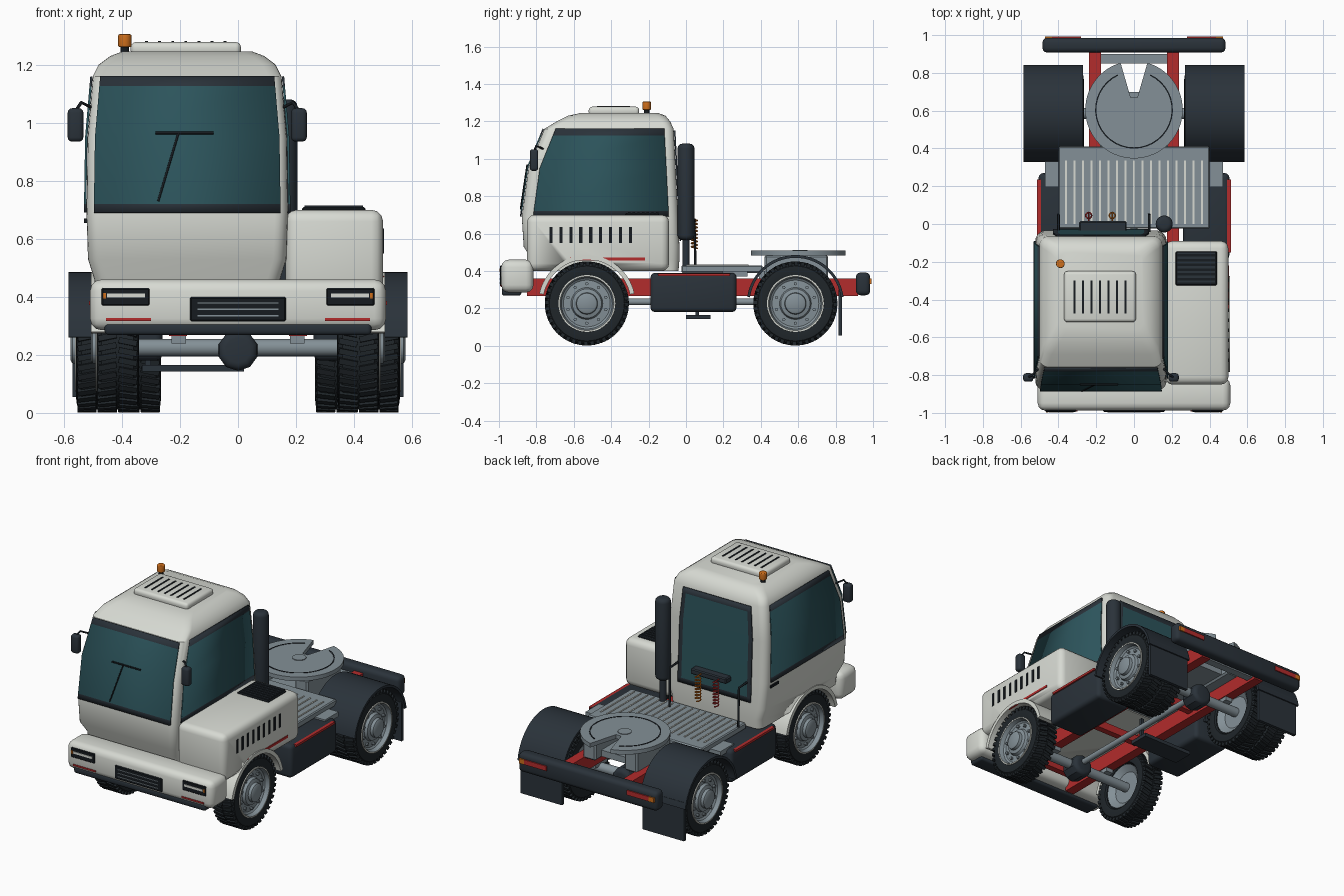
import bpy, bmesh, math
from math import sin, cos, pi, radians
from mathutils import Matrix, Vector

if "Cube" in bpy.data.objects:
    bpy.data.objects.remove(bpy.data.objects["Cube"])

def material(name, rgb):
    m = bpy.data.materials.new(name)
    m.use_nodes = True
    m.diffuse_color = (*rgb, 1)
    m.node_tree.nodes["Principled BSDF"].inputs["Base Color"].default_value = (*rgb, 1)
    return m

WHITE = material("off white paint", (0.68, 0.70, 0.65))
DARK = material("dark plastic", (0.023, 0.032, 0.042))
BLACK = material("black trim", (0.008, 0.011, 0.014))
RUBBER = material("tyre rubber", (0.014, 0.019, 0.023))
GLASS = material("teal glass", (0.025, 0.088, 0.105))
GREY = material("grey metal", (0.23, 0.28, 0.31))
RED = material("red paint", (0.45, 0.025, 0.025))
ORANGE = material("orange lens", (0.62, 0.16, 0.012))

def finish(name, bm, *mats, angle=35):
    bmesh.ops.recalc_face_normals(bm, faces=bm.faces)
    me = bpy.data.meshes.new(name)
    bm.to_mesh(me)
    bm.free()
    for m in mats:
        me.materials.append(m)
    me.shade_smooth()
    me.set_sharp_from_angle(angle=radians(angle))
    ob = bpy.data.objects.new(name, me)
    bpy.context.collection.objects.link(ob)
    return ob

def add_box(bm, x, y, z, rot=None):
    """Box from three (low, high) ranges."""
    c = Vector([(a + b) / 2 for a, b in (x, y, z)])
    s = [abs(b - a) for a, b in (x, y, z)]
    m = Matrix.Translation(c) @ Matrix.Diagonal((*s, 1))
    bmesh.ops.create_cube(bm, size=1, matrix=rot @ m if rot else m)

def boxes(name, mat, ranges, bevel=0, seg=3):
    bm = bmesh.new()
    for r in ranges:
        add_box(bm, *r)
    if bevel:
        bmesh.ops.bevel(bm, geom=bm.edges[:], offset=bevel, segments=seg, profile=0.5, affect='EDGES')
    return finish(name, bm, mat)

def both(x, y, z):
    """The same box on both sides."""
    return [((s * x[0], s * x[1]), y, z) for s in (1, -1)]

def prism(name, mat, pts, axis, lo, hi):
    """Outline pushed along x (points are y, z) or along z (points are x, y)."""
    bm = bmesh.new()
    put = (lambda p, h: (h, *p)) if axis == "x" else (lambda p, h: (*p, h))
    a, b = ([bm.verts.new(put(p, h)) for p in pts] for h in (lo, hi))
    bm.faces.new(a)
    bm.faces.new(b[::-1])
    for i in range(len(pts)):
        j = (i + 1) % len(pts)
        bm.faces.new((a[i], a[j], b[j], b[i]))
    return finish(name, bm, mat)

def arc(cx, cy, r, a0, a1, n=32):
    t = [radians(a0 + (a1 - a0) * i / n) for i in range(n + 1)]
    return [(cx + r * cos(a), cy + r * sin(a)) for a in t]

def band(cx, cy, r0, r1, a0, a1):
    return arc(cx, cy, r1, a0, a1) + arc(cx, cy, r0, a1, a0)

def lathe(bm, profile, n=48, mat=0):
    """Spin (radius, x) points about the x axis."""
    rows = [[bm.verts.new((x, r * cos(2 * pi * i / n), r * sin(2 * pi * i / n))) for i in range(n)]
            for r, x in profile]
    for a, b in zip(rows, rows[1:]):
        for i in range(n):
            bm.faces.new((a[i], a[i - 1], b[i - 1], b[i])).material_index = mat

def cylinder(name, mat, loc, r, length, axis="z", n=32, bevel=0):
    bm = bmesh.new()
    rot = {"x": Matrix.Rotation(pi / 2, 4, 'Y'), "y": Matrix.Rotation(pi / 2, 4, 'X'), "z": Matrix()}[axis]
    bmesh.ops.create_cone(bm, cap_ends=True, segments=n, radius1=r, radius2=r, depth=length,
                          matrix=Matrix.Translation(loc) @ rot)
    if bevel:
        rim = [e for e in bm.edges if any(len(f.verts) > 4 for f in e.link_faces)]
        bmesh.ops.bevel(bm, geom=rim, offset=bevel, segments=4, profile=0.5, affect='EDGES')
    return finish(name, bm, mat)

def tube(name, mat, pts, r):
    cu = bpy.data.curves.new(name, 'CURVE')
    cu.dimensions, cu.bevel_depth, cu.bevel_resolution, cu.use_fill_caps = '3D', r, 2, True
    sp = cu.splines.new('POLY')
    sp.points.add(len(pts) - 1)
    for p, q in zip(sp.points, pts):
        p.co = (*q, 1)
    cu.materials.append(mat)
    ob = bpy.data.objects.new(name, cu)
    bpy.context.collection.objects.link(ob)

# Cab shell: rounded rectangles lofted upward (height, front, back, half width)
CX = -0.175
LEVELS = [(0.40, -0.82, -0.04, 0.315), (0.46, -0.825, -0.035, 0.32), (0.53, -0.868, -0.035, 0.342),
          (0.69, -0.878, -0.042, 0.347), (0.95, -0.842, -0.055, 0.343), (1.16, -0.757, -0.066, 0.325),
          (1.20, -0.69, -0.085, 0.305), (1.23, -0.63, -0.11, 0.265), (1.245, -0.56, -0.15, 0.225)]

def wall(z):
    for a, b in zip(LEVELS, LEVELS[1:]):
        if a[0] <= z <= b[0]:
            t = (z - a[0]) / (b[0] - a[0])
            return [p + t * (q - p) for p, q in zip(a[1:], b[1:])]

bm = bmesh.new()
rings = []
for z, yf, yb, hw in LEVELS:
    r = 0.045
    pts = []
    for x, y, a in ((CX + hw - r, yb - r, 0), (CX - hw + r, yb - r, 90),
                    (CX - hw + r, yf + r, 180), (CX + hw - r, yf + r, 270)):
        pts += arc(x, y, r, a, a + 90, 5)
    rings.append([bm.verts.new((*p, z)) for p in pts])
for a, b in zip(rings, rings[1:]):
    for i in range(len(a)):
        bm.faces.new((a[i - 1], a[i], b[i], b[i - 1]))
bm.faces.new(rings[0])
bm.faces.new(rings[-1])
cab = finish("cab_shell", bm, WHITE, angle=32)
engine = boxes("engine_cover", WHITE, [((0.163, 0.5), (-0.85, -0.09), (0.40, 0.70))], 0.04)

# Wheel arch openings and rims
for side, s in (("left", 1), ("right", -1)):
    cutter = cylinder("arch_cutter_" + side, WHITE, (s * 0.46, -0.53, 0.225), 0.245, 0.34, "x", 48)
    cutter.hide_render = True
    cutter.display_type = 'WIRE'
    mod = (engine if s > 0 else cab).modifiers.new("arch", 'BOOLEAN')
    mod.operation, mod.object = 'DIFFERENCE', cutter
    prism("front_fender_" + side, WHITE, band(-0.53, 0.225, 0.236, 0.26, 12, 168), "x", s * 0.36, s * 0.507)
    prism("rear_fender_" + side, DARK, band(0.585, 0.225, 0.245, 0.26, 8, 172), "x", s * 0.27, s * 0.585)

# Windows: thin plates following the cab walls, dark bands top and bottom
def window(name, z0, z1, place, frame=False):
    bm = bmesh.new()
    cols = (0, 0.05, 0.95, 1) if frame else (0, 1)
    rows = [[bm.verts.new(place(z, u)) for u in cols]
            for z in (z0, z0 + 0.03, 0.95, z1 - 0.035, z1)]
    for j, (a, b) in enumerate(zip(rows, rows[1:])):
        for i in range(len(cols) - 1):
            f = bm.faces.new((a[i], a[i + 1], b[i + 1], b[i]))
            f.material_index = int(j in (0, 3) or (frame and i != 1))
    ob = finish(name, bm, GLASS, DARK)
    mod = ob.modifiers.new("thickness", 'SOLIDIFY')
    mod.thickness, mod.offset = 0.008, 0

def front_pt(z, u):
    yf, yb, hw = wall(z)
    return (CX + (2 * u - 1) * (hw - 0.025), yf - 0.006, z)

def rear_pt(z, u):
    yf, yb, hw = wall(z)
    return (CX + (2 * u - 1) * (hw - 0.09), yb + 0.005, z)

def side_pt(s):
    def place(z, u):
        yf, yb, hw = wall(z)
        return (CX + s * (hw + 0.005), yf + 0.06 + u * (yb - yf - 0.11), z)
    return place

window("windshield", 0.69, 1.16, front_pt)
window("rear_window", 0.56, 1.15, rear_pt, True)
window("left_window", 0.69, 1.16, side_pt(1))
window("right_window", 0.69, 1.16, side_pt(-1))

# Wiper, door handle, mirrors
tube("wiper_blade", BLACK, [(-0.285, -0.849, 0.965), (-0.085, -0.849, 0.965)], 0.005)
tube("wiper_arm", BLACK, [(-0.205, -0.85, 0.965), (-0.275, -0.885, 0.73)], 0.004)
boxes("door_handle", BLACK, [((-0.53, -0.515), (-0.17, -0.09), (0.655, 0.67))])
for s in (1, -1):
    x = CX + s * 0.385
    boxes("mirror", DARK, [((x - 0.027, x + 0.027), (-0.835, -0.79), (0.935, 1.05))], 0.015)
    tube("mirror_arm", BLACK, [(x - s * 0.07, -0.75, 1.045), (x - s * 0.02, -0.8, 1.07), (x, -0.812, 1.04)], 0.006)

# Roof vent and beacon
boxes("roof_vent", WHITE, [((-0.37, 0.01), (-0.52, -0.25), (1.23, 1.278))], 0.018)
boxes("roof_vent_slots", BLACK, [((x - 0.005, x + 0.005), (-0.475, -0.30), (1.275, 1.281))
                                 for x in [-0.315 + 0.045 * i for i in range(7)]])
cylinder("beacon_base", BLACK, (-0.39, -0.21, 1.24), 0.015, 0.05)
cylinder("beacon", ORANGE, (-0.39, -0.21, 1.283), 0.023, 0.044, bevel=0.005)

# Engine cover details
boxes("engine_side_slots", BLACK, [((0.497, 0.503), (y, y + 0.017), (0.55, 0.635))
                                   for y in [-0.73 + 0.053 * i for i in range(9)]])
boxes("engine_top_grille", BLACK, [((0.22, 0.44), (-0.325, -0.145), (0.69, 0.709))], 0.006, 1)
boxes("engine_top_slats", DARK, [((0.23, 0.43), (y, y + 0.012), (0.705, 0.714))
                                 for y in [-0.31 + 0.025 * i for i in range(7)]])
boxes("side_reflector", RED, both((0.495, 0.504), (-0.62, -0.22), (0.457, 0.472))[:1])

# Front bumper with lamps
boxes("front_bumper", WHITE, [((-0.51, 0.51), (-0.988, -0.815), (0.285, 0.46))], 0.04)
boxes("bumper_lip", DARK, [((-0.46, 0.46), (-0.985, -0.88), (0.268, 0.312))], 0.015)
boxes("headlights", BLACK, both((0.305, 0.47), (-0.994, -0.97), (0.37, 0.43)), 0.004, 1)
boxes("headlight_strips", WHITE, both((0.32, 0.452), (-0.997, -0.99), (0.397, 0.411)))
boxes("turn_signals", ORANGE, both((0.455, 0.466), (-0.997, -0.99), (0.394, 0.414)))
boxes("front_reflectors", RED, both((0.30, 0.455), (-0.992, -0.98), (0.317, 0.327)))
boxes("front_grille", BLACK, [((-0.165, 0.165), (-0.994, -0.97), (0.315, 0.40))], 0.005, 1)
boxes("grille_bars", GREY, [((-0.14, 0.14), (-0.998, -0.99), (z, z + 0.004)) for z in (0.333, 0.355, 0.377)])

# Chassis frame
boxes("frame_rails", RED, both((0.175, 0.237), (-0.85, 0.92), (0.265, 0.36)))
boxes("red_crossmembers", RED, [((-0.18, 0.18), (y, y + 0.04), (0.29, 0.34)) for y in (-0.75, -0.2, 0.3)])
boxes("rear_crossmember", GREY, [((-0.18, 0.18), (0.85, 0.9), (0.28, 0.35))])
boxes("rear_bumper", DARK, [((-0.485, 0.485), (0.908, 0.985), (0.27, 0.392))], 0.025)
boxes("tail_lamps", RED, both((0.28, 0.435), (0.98, 0.992), (0.33, 0.36)))
boxes("tail_turn_lamps", ORANGE, both((0.435, 0.47), (0.98, 0.993), (0.33, 0.36)))
boxes("mud_flaps", DARK, both((0.28, 0.57), (0.815, 0.835), (0.055, 0.30)))
boxes("side_tanks", DARK, both((0.26, 0.505), (-0.19, 0.27), (0.18, 0.39)), 0.025)
boxes("side_marker_strips", RED, both((0.49, 0.513), (-0.15, 0.235), (0.372, 0.386)))
boxes("hanging_step", DARK, [((-0.33, 0.02), (0.0, 0.13), (0.142, 0.165)), ((-0.32, -0.30), (0.05, 0.07), (0.16, 0.3)),
                             ((-0.02, 0.0), (0.05, 0.07), (0.16, 0.3))])

# Deck behind the cab
boxes("deck", GREY, [((-0.4, 0.4), (-0.025, 0.41), (0.39, 0.43))], 0.006, 1)
boxes("deck_ribs", WHITE, [((x - 0.004, x + 0.004), (0.0, 0.335), (0.425, 0.434))
                           for x in [-0.36 + 0.045 * i for i in range(17)]])
boxes("deck_brackets", GREY, both((0.39, 0.47), (0.195, 0.33), (0.37, 0.4)))

# Exhaust, grab rails, air lines
cylinder("exhaust_stack", DARK, (0.16, 0.0, 0.823), 0.045, 0.515, bevel=0.025)
cylinder("exhaust_pipe", DARK, (0.16, 0.0, 0.49), 0.02, 0.2)
for x in (-0.40, 0.08):
    tube("grab_rail", BLACK, [(x, -0.05, 0.68), (x, 0.045, 0.675), (x, 0.05, 0.43)], 0.007)
boxes("air_line_panel", DARK, [((-0.29, -0.04), (-0.045, 0.015), (0.655, 0.69))], 0.006, 1)
for name, mat, x in (("red_air_line", RED, -0.24), ("orange_air_line", ORANGE, -0.115)):
    tube(name, mat, [(x, 0.015, 0.675), (x, 0.045, 0.675)] +
         [(x + 0.016 * sin(a), 0.045 + 0.016 * cos(a), 0.67 - 0.15 * a / (16 * pi))
          for a in [pi / 6 * i for i in range(97)]], 0.004)

# Fifth wheel coupling with rear slot
plate = arc(0, 0.605, 0.258, 106, 434, 56) + [(0.018, 0.67), (-0.018, 0.67)]
prism("coupling_plate", GREY, plate, "z", 0.482, 0.508)
prism("coupling_groove", BLACK, band(0, 0.605, 0.199, 0.206, 115, 425), "z", 0.505, 0.510)
cylinder("coupling_pin", GREY, (0, 0.61, 0.50), 0.04, 0.024)
boxes("coupling_mounts", GREY, both((0.10, 0.19), (0.42, 0.76), (0.35, 0.485)), 0.01, 1)
boxes("coupling_base", GREY, [((-0.18, 0.18), (0.39, 0.70), (0.36, 0.40))])

# Axles and drive shaft
for name, y, w in (("front", -0.53, 0.40), ("rear", 0.585, 0.45)):
    cylinder(name + "_axle", GREY, (0, y, 0.225), 0.03, 2 * w, "x", 20)
    cylinder(name + "_differential", DARK, (0, y, 0.215), 0.07, 0.13, "y", 10, 0.025)
    boxes(name + "_spring_pads", GREY, both((0.18, 0.23), (y - 0.06, y + 0.06), (0.24, 0.28)))
cylinder("drive_shaft", GREY, (0, 0.03, 0.235), 0.018, 1.0, "y", 16)

# Tyre: carcass with staggered tread lugs
bm = bmesh.new()
lathe(bm, [(0.145, -0.06), (0.152, -0.07), (0.175, -0.073), (0.20, -0.07), (0.215, -0.055),
           (0.215, 0.055), (0.20, 0.07), (0.175, 0.073), (0.152, 0.07), (0.145, 0.06)])
COUNT = 40
for i in range(COUNT):
    for s in (1, -1):
        turn = Matrix.Rotation(2 * pi * (i + 0.25 * s) / COUNT, 4, 'X')
        twist = Matrix.Rotation(s * 0.2, 4, 'Z')
        add_box(bm, (s * 0.004, s * 0.068), (-0.010, 0.010), (0.20, 0.224), turn @ twist)
tyre = finish("tyre", bm, RUBBER)

# Rim: bright lip, dished disc, hub and bolts
bm = bmesh.new()
lathe(bm, [(0.153, 0.066), (0.152, 0.076), (0.144, 0.076)], mat=1)
lathe(bm, [(0.144, 0.076), (0.136, 0.05), (0.125, 0.042), (0.085, 0.045), (0.078, 0.062),
           (0.058, 0.068), (0.055, 0.086), (0.045, 0.092), (0.0005, 0.092)])
lathe(bm, [(0.145, 0.055), (0.14, -0.06), (0.10, -0.03), (0.0005, -0.03)])
for i in range(10):
    bmesh.ops.create_cone(bm, cap_ends=True, segments=8, radius1=0.009, radius2=0.009, depth=0.016,
                          matrix=Matrix.Rotation(2 * pi * i / 10, 4, 'X') @ Matrix.Translation((0.05, 0, 0.106))
                          @ Matrix.Rotation(pi / 2, 4, 'Y'))
rim = finish("rim", bm, GREY, WHITE)

def place(src, name, x, y):
    ob = bpy.data.objects.new(name, src.data)
    ob.location = (x, y, 0.226)
    ob.rotation_euler.z = pi if x < 0 else 0
    bpy.context.collection.objects.link(ob)

for s in (1, -1):
    for name, x, y in (("front", 0.415, -0.53), ("rear_outer", 0.485, 0.585), ("rear_inner", 0.338, 0.585)):
        place(tyre, name + "_tyre", s * x, y)
        place(rim, name + "_rim", s * x, y)
for ob in (tyre, rim):
    bpy.data.objects.remove(ob)
